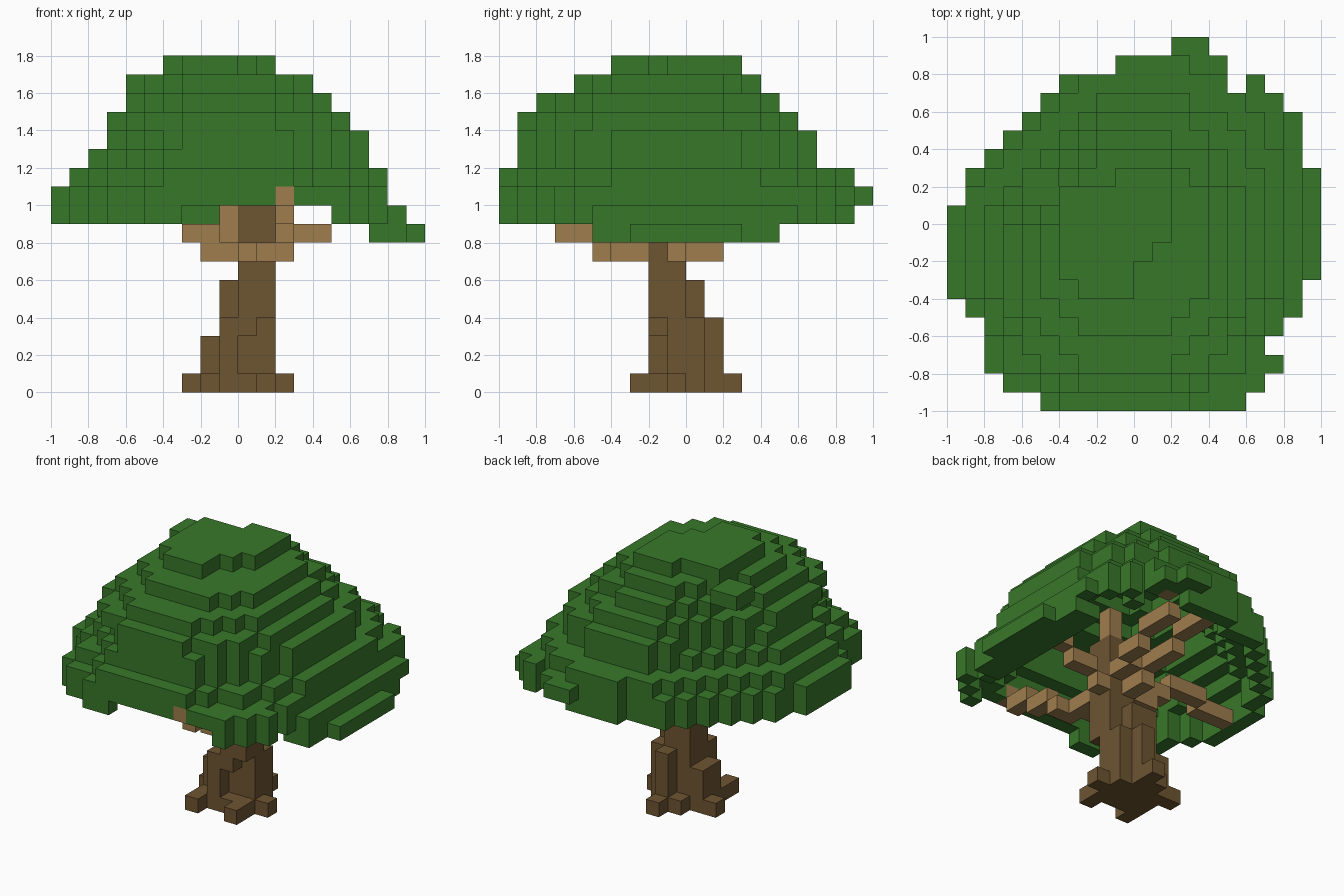
import bpy
import bmesh
from itertools import product
from mathutils import Vector

STEP = 0.1  # edge length of one block

cube = bpy.data.objects.get("Cube")
if cube:
    bpy.data.objects.remove(cube, do_unlink=True)


def make_material(name, color):
    mat = bpy.data.materials.new(name)
    mat.use_nodes = True
    mat.diffuse_color = (*color, 1)
    mat.node_tree.nodes["Principled BSDF"].inputs["Base Color"].default_value = (*color, 1)
    return mat


def box(x0, x1, y0, y1, z0, z1):
    """Set of blocks filling a box, measured in block units."""
    return set(product(range(x0, x1), range(y0, y1), range(z0, z1)))


def fill(boxes):
    return set().union(*(box(*b) for b in boxes))


def build_blocks(name, cells, mat):
    """Skin a set of blocks with its exposed faces and merge flat areas."""
    bm = bmesh.new()
    verts = {}

    def corner(point):
        key = tuple(point)
        if key not in verts:
            verts[key] = bm.verts.new(Vector(key) * STEP)
        return verts[key]

    for cell in sorted(cells):
        for axis, side in product(range(3), (0, 1)):
            neighbour = list(cell)
            neighbour[axis] += 1 if side else -1
            if tuple(neighbour) in cells:
                continue
            a, b = (axis + 1) % 3, (axis + 2) % 3
            ring = []
            for da, db in ((0, 0), (1, 0), (1, 1), (0, 1)):
                p = list(cell)
                p[axis] += side
                p[a] += da
                p[b] += db
                ring.append(corner(p))
            bm.faces.new(ring if side else ring[::-1])
    bmesh.ops.dissolve_limit(bm, angle_limit=0.01, verts=bm.verts[:], edges=bm.edges[:])
    mesh = bpy.data.meshes.new(name)
    bm.to_mesh(mesh)
    bm.free()
    mesh.materials.append(mat)
    obj = bpy.data.objects.new(name, mesh)
    bpy.context.collection.objects.link(obj)


def leaf_layer(z, x0, x1, y0, y1):
    """Rounded slab of leaves, fuller at the back and cut at one back corner."""
    cells = set()
    for i, j in product(range(x0, x1), range(y0, y1)):
        u = (2 * i + 1 - x0 - x1) / (x1 - x0)
        v = (2 * j + 1 - y0 - y1) / (y1 - y0)
        power = 2.1 if v < 0 else 2.4
        rounded = abs(u) ** power + abs(v) ** power <= 1.02
        if rounded and v - u <= 1.18 and (i, j) in footprint:
            cells.add((i, j, z))
    return cells


green = make_material("leaf green", (0.039, 0.186, 0.0225))
bark = make_material("dark bark", (0.155, 0.09, 0.031))
wood = make_material("light branch wood", (0.345, 0.205, 0.075))

# Trunk with stepped buttresses, a hollow in front and stubby roots
trunk = fill([
    (0, 2, -2, 0, 0, 11),
    (-1, 1, -1, 1, 0, 6),
    (-1, 0, -2, -1, 0, 4),
    (0, 1, 1, 2, 0, 4),
    (1, 2, 0, 1, 0, 4),
    (-2, -1, -1, 1, 0, 3),
    (-2, -1, -3, -1, 0, 1),
    (-3, -2, 0, 1, 0, 1),
    (-1, 0, 1, 2, 0, 1),
    (0, 1, 2, 3, 0, 1),
    (1, 2, -3, -2, 0, 1),
    (2, 3, -1, 0, 0, 1),
]) - box(0, 2, -2, -1, 1, 3) - box(1, 2, -2, -1, 3, 4)

# Branches: front, right side, left side, back, back left, upright
branches = fill([
    (0, 2, -4, -2, 7, 8), (1, 3, -5, -4, 7, 8), (2, 3, -7, -5, 8, 9),
    (2, 3, -9, -7, 9, 10), (2, 3, -10, -9, 10, 11),
    (-2, 0, -1, 0, 7, 8), (-3, -1, -1, 0, 8, 9), (-6, -3, -1, 0, 9, 10),
    (-9, -6, -2, -1, 9, 10), (-1, 0, -2, -1, 8, 10),
    (2, 3, -1, 0, 7, 8), (3, 5, -1, 0, 8, 9), (5, 8, -1, 0, 9, 10),
    (0, 1, 0, 2, 7, 8), (0, 1, 2, 5, 8, 9), (0, 1, 5, 8, 9, 10),
    (1, 2, 0, 2, 8, 9), (2, 3, 2, 4, 8, 9), (2, 3, 4, 7, 9, 10),
    (3, 4, 7, 8, 10, 11),
    (1, 2, -1, 0, 11, 13),
]) - trunk

# Crown outline from above: x limits of each row, front to back
rows = [
    (-5, 6), (-7, 7), (-8, 8), (-8, 7), (-8, 8), (-9, 9), (-10, 9),
    (-10, 10), (-10, 10), (-10, 10), (-10, 10), (-9, 10), (-9, 10),
    (-8, 9), (-7, 9), (-6, 9), (-5, 8), (-4, 5), (-1, 5), (2, 4),
]
footprint = {(x, j - 10) for j, (x0, x1) in enumerate(rows) for x in range(x0, x1)}
footprint.add((6, 7))

# The two lowest slabs follow the outline, the upper ones are rounded
solid = {(x, y, 9) for x, y in footprint if x < 9 and y < 9}
solid |= {(x, y, 10) for x, y in footprint if x < 8}
limits = [
    (-9, 8, -10, 9),
    (-8, 7, -9, 7),
    (-7, 7, -9, 7),
    (-7, 6, -9, 6),
    (-6, 5, -8, 5),
    (-5, 4, -6, 4),
]
for k, lim in enumerate(limits):
    solid |= leaf_layer(11 + k, *lim)

# Flat cap with stepped corners, and a bump on the shoulder beside it
solid |= fill([
    (-4, 0, -3, 2, 17, 18), (-3, 0, -4, -3, 17, 18),
    (0, 1, -2, 3, 17, 18), (1, 2, -1, 3, 17, 18), (-1, 0, 2, 3, 17, 18),
    (-6, -4, 1, 3, 16, 17),
])

# Hollow the underside, leaving a thin shell
crown = set()
for x, y, z in solid:
    around = [(x + 1, y, z), (x - 1, y, z), (x, y + 1, z), (x, y - 1, z), (x, y, z + 1)]
    if not all(n in solid for n in around):
        crown.add((x, y, z))

# Gaps in the lowest rim, then the drooping clump
crown -= box(-3, 5, -10, -7, 9, 10) | box(3, 5, -10, 10, 9, 10)
crown |= box(7, 9, -5, 5, 8, 9) | box(9, 10, -3, 3, 8, 9)
crown -= branches | trunk

build_blocks("trunk", trunk, bark)
build_blocks("branches", branches, wood)
build_blocks("leaf_crown", crown, green)
